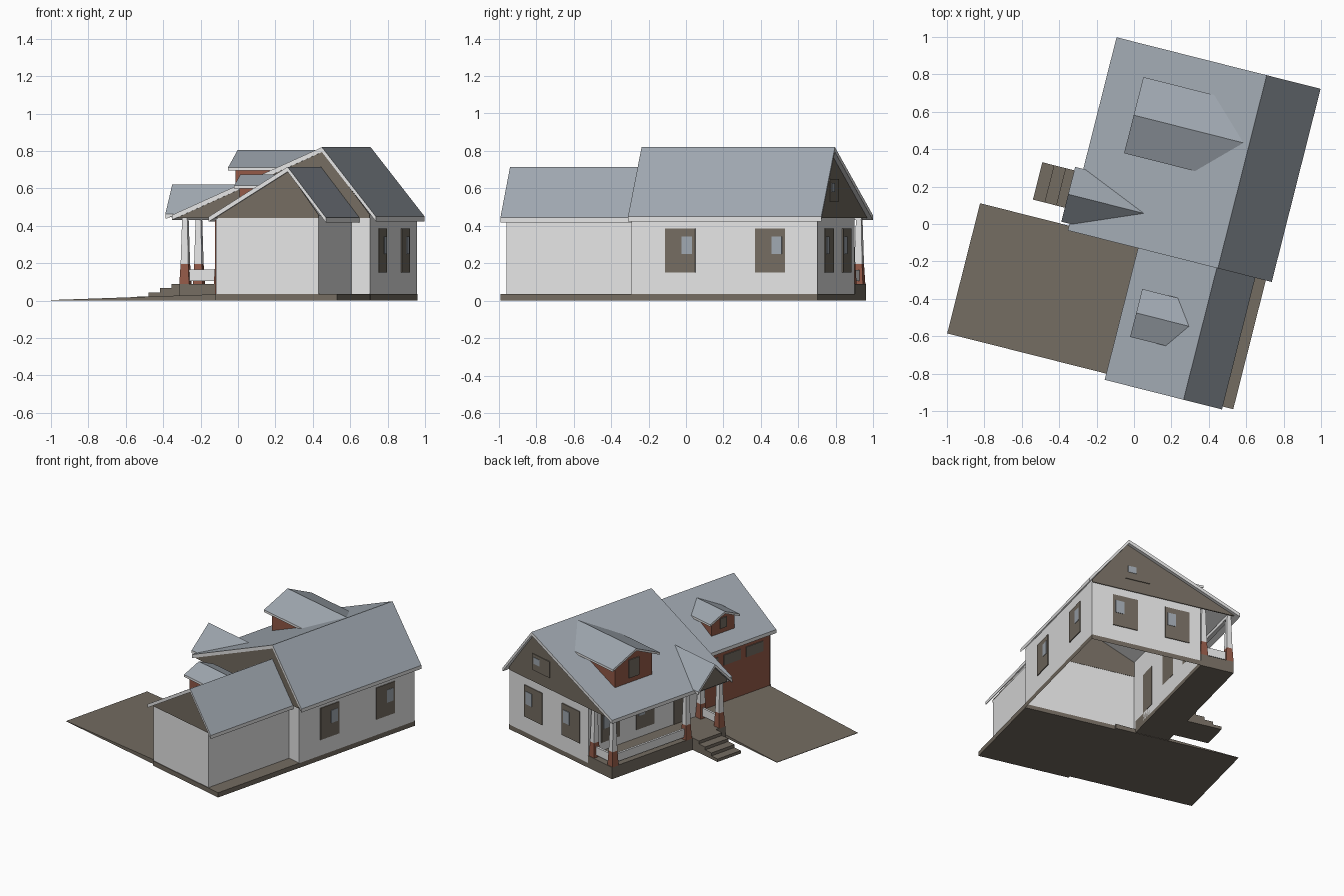
import bpy, bmesh, math
from mathutils import Matrix

if "Cube" in bpy.data.objects:
    bpy.data.objects.remove(bpy.data.objects["Cube"])

# The house is laid out square in local (u, v) and turned about z
TURN = Matrix.Rotation(math.radians(-14.18), 4, 'Z')


def material(name, rgb):
    m = bpy.data.materials.new(name)
    m.diffuse_color = (*rgb, 1)
    m.use_nodes = True
    m.node_tree.nodes["Principled BSDF"].inputs["Base Color"].default_value = m.diffuse_color
    return m


WHITE = material("white_paint", (0.78, 0.78, 0.78))
ROOF = material("blue_grey_shingle", (0.35, 0.39, 0.435))
TAUPE = material("taupe_stone", (0.175, 0.15, 0.12))
BRICK = material("red_brick", (0.29, 0.10, 0.062))


def finish(name, bm, mats, rule=None):
    bmesh.ops.recalc_face_normals(bm, faces=bm.faces)
    bm.normal_update()
    if rule:
        for f in bm.faces:
            f.material_index = rule(f)
    me = bpy.data.meshes.new(name)
    bm.to_mesh(me)
    bm.free()
    for m in mats:
        me.materials.append(m)
    ob = bpy.data.objects.new(name, me)
    ob.matrix_world = TURN
    bpy.context.collection.objects.link(ob)
    return ob


def prism(name, profile, axis, a, b, mats, rule=None, open_bottom=False, open_top=False):
    """Extrude a (side, z) profile along axis from a to b; b may be a function of z."""
    bm = bmesh.new()
    rings = []
    for end in (a, b):
        ring = []
        for s, z in profile:
            t = end(z) if callable(end) else end
            ring.append(bm.verts.new((s, t, z) if axis == 'v' else (t, s, z)))
        rings.append(ring)
    n = len(profile)
    bm.faces.new(rings[0])
    bm.faces.new(rings[1][::-1])
    for i in range(n):
        j = (i + 1) % n
        bm.faces.new((rings[0][i], rings[1][i], rings[1][j], rings[0][j]))
    bmesh.ops.recalc_face_normals(bm, faces=bm.faces)
    bm.normal_update()
    drop = [f for f in bm.faces if (open_bottom and f.normal.z < -0.99) or (open_top and f.normal.z > 0.99)]
    if drop:
        bmesh.ops.delete(bm, geom=drop, context='FACES_ONLY')
    return finish(name, bm, mats, rule)


def box(name, u, v, z, mat, **kw):
    prof = [(u[0], z[0]), (u[1], z[0]), (u[1], z[1]), (u[0], z[1])]
    return prism(name, prof, 'v', v[0], v[1], [mat], **kw)


def roof(name, left, ridge, right, t, axis, a, b):
    """Bent roof sheet: shingles on top, white edges below."""
    pts = [left, ridge, right]
    prof = pts + [(s, z - t) for s, z in reversed(pts)]
    return prism(name, prof, axis, a, b, [ROOF, WHITE], lambda f: 0 if f.normal.z > 0.1 else 1)


def tapered_box(bm, u, v, z0, z1, w0, w1):
    rings = [[bm.verts.new((u + dx * w, v + dy * w, z)) for dx, dy in ((-1, -1), (1, -1), (1, 1), (-1, 1))]
             for z, w in ((z0, w0), (z1, w1))]
    bm.faces.new(rings[0][::-1])
    bm.faces.new(rings[1])
    for i in range(4):
        j = (i + 1) % 4
        bm.faces.new((rings[0][i], rings[0][j], rings[1][j], rings[1][i]))


# Ground works: driveway ramp, foundations, porch floor, steps
prism("driveway", [(-0.825, 0), (0.088, 0), (0.088, 0.034), (-0.825, 0.003)], 'v', -0.812, -0.094, [TAUPE])
box("garage_slab", (0.086, 0.757), (-0.83, -0.11), (0, 0.035), TAUPE)
box("house_foundation", (-0.06, 0.758), (-0.112, 0.917), (0, 0.035), TAUPE, open_bottom=True, open_top=True)
box("porch_floor", (-0.30, -0.055), (-0.09, 0.916), (0, 0.088), TAUPE)
for i, z in enumerate((0.022, 0.044, 0.066, 0.088)):
    u0 = -0.556 + 0.064 * i
    box(f"step_{i + 1}", (u0, u0 + 0.064), (-0.006, 0.20), (0, z), TAUPE)

# Main walls and garage walls
prism("main_walls", [(-0.055, 0.03), (0.755, 0.03), (0.755, 0.46), (0.493, 0.795), (-0.055, 0.553)],
      'v', -0.11, 0.914, [WHITE], open_bottom=True)
prism("garage_walls", [(0.086, 0.03), (0.653, 0.03), (0.653, 0.455), (0.487, 0.685), (0.086, 0.435)],
      'v', -0.825, -0.11, [WHITE], open_bottom=True)

# Taupe gable ends
main_gable = [(-0.30, 0.442), (0.755, 0.442), (0.755, 0.46), (0.493, 0.80), (-0.30, 0.447)]
prism("main_gable_front", main_gable, 'v', -0.116, -0.108, [TAUPE])
prism("main_gable_back", main_gable, 'v', 0.912, 0.920, [TAUPE])
prism("garage_gable", [(0.086, 0.442), (0.653, 0.442), (0.653, 0.46), (0.487, 0.69), (0.086, 0.445)],
      'v', -0.831, -0.823, [TAUPE])

# Roofs
roof("main_roof", (-0.335, 0.457), (0.493, 0.82), (0.79, 0.45), 0.026, 'v', -0.12, 0.945)
roof("garage_roof", (0.052, 0.448), (0.487, 0.715), (0.699, 0.443), 0.026, 'v', -0.846, -0.11)


# Height of the left roof slopes turned into a depth, for parts that die into them
def main_slope(z):
    return 0.493 - (0.82 - z) / 0.4384


def garage_slope(z):
    return 0.487 - (0.715 - z) / 0.614


# Dormers: (name, slope, roof front u, wall front u, mid v, half width, wall half width, ridge z, eave z)
for nm, slope, ur, uw, mid, hw, ww, zr, ze, zb in (
        ("main", main_slope, -0.144, -0.115, 0.564, 0.21, 0.165, 0.806, 0.712, 0.556),
        ("garage", garage_slope, 0.128, 0.15, -0.458, 0.132, 0.10, 0.673, 0.615, 0.512)):
    roof(f"{nm}_dormer_roof", (mid - hw, ze), (mid, zr), (mid + hw, ze), 0.016, 'u', ur,
         lambda z, s=slope: s(z) + 0.005)
    zw = zr - (zr - ze) * ww / hw - 0.012
    prism(f"{nm}_dormer_walls",
          [(mid - ww, zb), (mid + ww, zb), (mid + ww, zw), (mid, zr - 0.012), (mid - ww, zw)],
          'u', uw, lambda z, s=slope: s(z) + 0.005, [BRICK])
    w = ww * 0.28
    box(f"{nm}_dormer_window", (uw - 0.007, uw + 0.001), (mid - w, mid + w),
        (zb + 0.035, zw + 0.005), TAUPE)

# Porch gable over the steps
roof("porch_gable_roof", (-0.083, 0.462), (0.068, 0.62), (0.219, 0.462), 0.022, 'u', -0.38,
     lambda z: main_slope(z) + 0.005)
prism("porch_gable_face", [(-0.06, 0.445), (0.196, 0.445), (0.196, 0.462), (0.068, 0.60), (-0.06, 0.462)],
      'u', -0.352, -0.344, [TAUPE])

# Porch columns: brick pier below, white tapered shaft above
COLUMNS = [(-0.275, 0.885), (-0.085, 0.885), (-0.275, 0.235), (-0.275, -0.06), (-0.085, -0.06)]
for i, (u, v) in enumerate(COLUMNS):
    bm = bmesh.new()
    tapered_box(bm, u, v, 0.086, 0.195, 0.027, 0.021)
    finish(f"column_pier_{i + 1}", bm, [BRICK])
    bm = bmesh.new()
    tapered_box(bm, u, v, 0.195, 0.455, 0.021, 0.014)
    finish(f"column_shaft_{i + 1}", bm, [WHITE])

# Porch railings and beam
box("front_railing", (-0.283, -0.267), (0.25, 0.87), (0.105, 0.165), WHITE)
for nm, v in (("right", -0.06), ("left", 0.885)):
    box(f"{nm}_end_railing", (-0.26, -0.06), (v - 0.008, v + 0.008), (0.105, 0.165), WHITE)
box("porch_beam", (-0.289, -0.261), (-0.075, 0.90), (0.43, 0.455), WHITE)


# Windows: thin plates, with a small pale pane reflection
def window(name, wall, side, at, z=(0.15, 0.385), glint=True):
    a, b = at
    m, q = (a + b) / 2, (b - a)
    plates = [(name, (a, b), z, 0.006, TAUPE)]
    if glint:
        plates.append((name + "_reflection", (m + 0.06 * q, m + 0.40 * q),
                       (z[0] + 0.42 * (z[1] - z[0]), z[0] + 0.82 * (z[1] - z[0])), 0.009, ROOF))
    for nm, span, zz, t, mat in plates:
        if side == 'u+':
            box(nm, (wall - 0.001, wall + t), span, zz, mat)
        elif side == 'u-':
            box(nm, (wall - t, wall + 0.001), span, zz, mat)
        else:
            box(nm, span, (wall - 0.001, wall + t), zz, mat)


window("right_window_1", 0.755, 'u+', (0.077, 0.242))
window("right_window_2", 0.755, 'u+', (0.572, 0.737))
window("back_window_1", 0.914, 'v+', (0.416, 0.60))
window("back_window_2", 0.914, 'v+', (0.03, 0.212))
window("attic_window", 0.920, 'v+', (0.33, 0.51), (0.53, 0.65))
window("porch_window_1", -0.055, 'u-', (0.64, 0.80))
window("porch_window_2", -0.055, 'u-', (0.33, 0.49))
window("front_door", -0.055, 'u-', (0.03, 0.16), (0.09, 0.385), glint=False)

# Garage door with its row of panes
box("garage_door", (0.079, 0.087), (-0.815, -0.13), (0.036, 0.43), BRICK)
for i in range(3):
    v0 = -0.75 + 0.2 * i
    window(f"garage_pane_{i + 1}", 0.079, 'u-', (v0, v0 + 0.15), (0.31, 0.385), glint=False)
